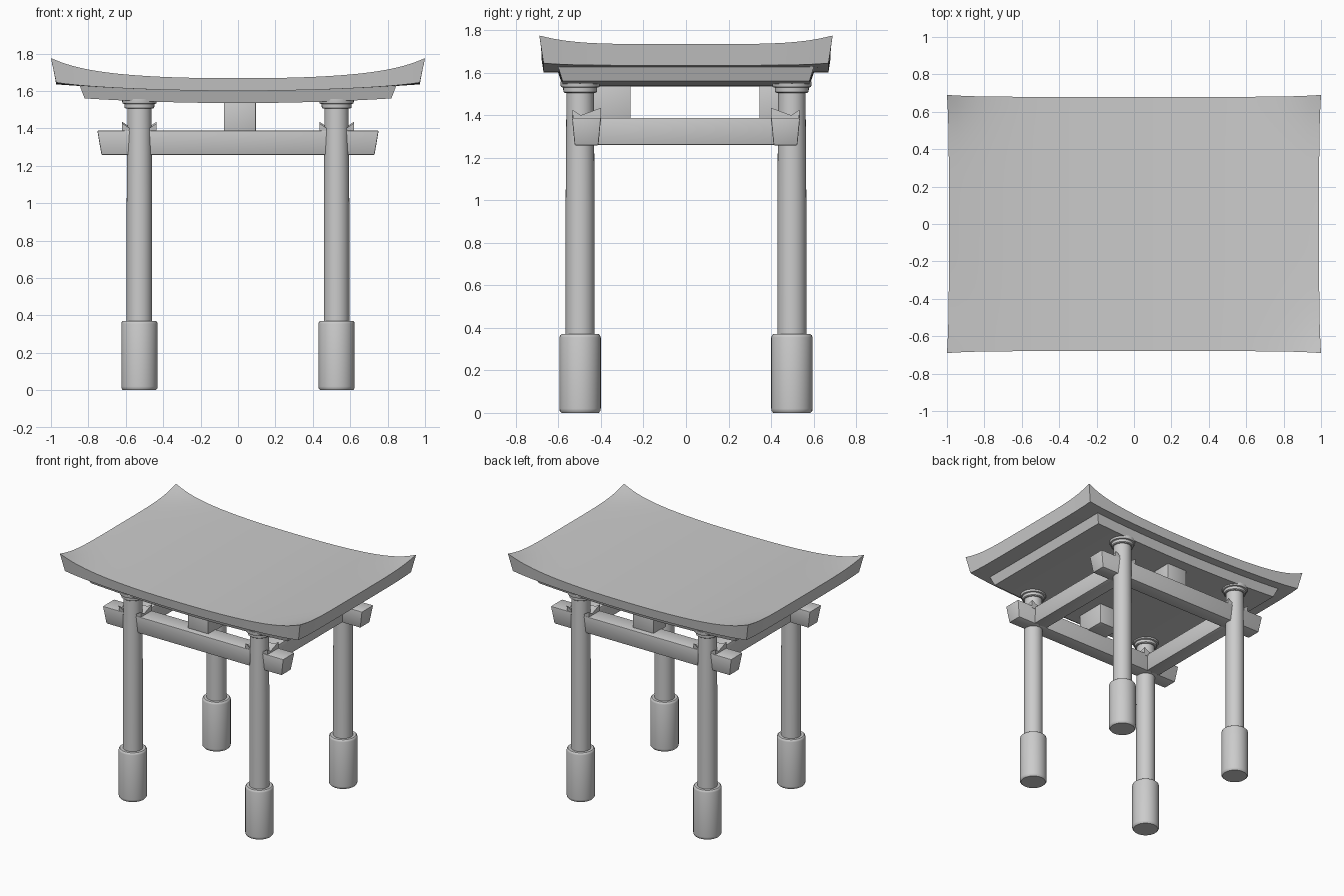
import bpy, bmesh, math

if "Cube" in bpy.data.objects:
    bpy.data.objects.remove(bpy.data.objects["Cube"])

stone = bpy.data.materials.new("plain grey")
stone.diffuse_color = (0.6, 0.6, 0.6, 1)
stone.use_nodes = True
stone.node_tree.nodes["Principled BSDF"].inputs["Base Color"].default_value = stone.diffuse_color


def finish(bm, name, bevel=0.0):
    bmesh.ops.recalc_face_normals(bm, faces=bm.faces)
    if bevel:
        bmesh.ops.bevel(bm, geom=bm.edges[:], offset=bevel, segments=2,
                        profile=0.5, affect='EDGES')
    me = bpy.data.meshes.new(name)
    bm.to_mesh(me)
    bm.free()
    me.materials.append(stone)
    me.shade_smooth()
    me.set_sharp_from_angle(angle=math.radians(35))
    ob = bpy.data.objects.new(name, me)
    bpy.context.collection.objects.link(ob)
    return ob


def curved_slab(name, top, bottom, nx=40, ny=24):
    """Closed slab between two surfaces; each maps u, v in -1..1 to a point."""
    bm = bmesh.new()
    layers = []
    for surf in (top, bottom):
        g = [[bm.verts.new(surf(2 * i / nx - 1, 2 * j / ny - 1))
              for j in range(ny + 1)] for i in range(nx + 1)]
        layers.append(g)
        for i in range(nx):
            for j in range(ny):
                bm.faces.new((g[i][j], g[i + 1][j], g[i + 1][j + 1], g[i][j + 1]))
    rim = ([(i, 0) for i in range(nx)] + [(nx, j) for j in range(ny)]
           + [(i, ny) for i in range(nx, 0, -1)] + [(0, j) for j in range(ny, 0, -1)])
    t, b = layers
    for (i, j), (k, l) in zip(rim, rim[1:] + rim[:1]):
        bm.faces.new((t[i][j], t[k][l], b[k][l], b[i][j]))
    return finish(bm, name)


def lathe(name, x, y, profile, seg=32):
    """Turned solid from (radius, z) points, capped at both ends."""
    bm = bmesh.new()
    rings = [[bm.verts.new((x + r * math.cos(2 * math.pi * k / seg),
                            y + r * math.sin(2 * math.pi * k / seg), z))
              for k in range(seg)] for r, z in profile]
    for a, b in zip(rings, rings[1:]):
        for k in range(seg):
            n = (k + 1) % seg
            bm.faces.new((a[k], a[n], b[n], b[k]))
    bm.faces.new(rings[0])
    bm.faces.new(rings[-1])
    return finish(bm, name)


def tapered_box(name, cx, cy, z0, z1, bottom, top, bevel=0.006):
    """Box with separate half sizes at the bottom and top."""
    bm = bmesh.new()
    q = [[bm.verts.new((cx + sx * h[0], cy + sy * h[1], z))
          for sx, sy in ((-1, -1), (1, -1), (1, 1), (-1, 1))]
         for h, z in ((bottom, z0), (top, z1))]
    bm.faces.new(q[0])
    bm.faces.new(q[1])
    for k in range(4):
        n = (k + 1) % 4
        bm.faces.new((q[0][k], q[0][n], q[1][n], q[1][k]))
    return finish(bm, name, bevel)


# Roof with upswept ends and pointed corners
def roof_top(u, v):
    tip = abs(u) ** 8 * abs(v) ** 5
    return (u * (0.99 + 0.01 * tip), v * (0.68 + 0.01 * tip),
            1.668 + 0.067 * abs(u) ** 2.5 + 0.04 * tip)


def roof_bottom(u, v):
    return (u * 0.972, v * 0.67, 1.60 + 0.035 * u * u + 0.01 * u ** 8 * v ** 6)


curved_slab("roof", roof_top, roof_bottom)

# Narrower layer under the roof
curved_slab("under_roof_layer",
            lambda u, v: (u * 0.85, v * 0.605, 1.61 + 0.027 * u * u),
            lambda u, v: (u * 0.82, v * 0.58, 1.535 + 0.025 * u * u))

PX, PY = 0.527, 0.498
for sx, side in ((-1, "left"), (1, "right")):
    for sy, end in ((-1, "front"), (1, "back")):
        tag = f"{end}_{side}"
        x, y = sx * PX, sy * PY
        # Posts with thick feet and stepped collars
        lathe(tag + "_post", x, y, [(0.068, 0.3), (0.068, 1.0), (0.064, 1.56)])
        lathe(tag + "_post_foot", x, y,
              [(0.088, 0), (0.096, 0.01), (0.097, 0.02), (0.097, 0.355),
               (0.094, 0.365), (0.088, 0.37)])
        lathe(tag + "_post_collar", x, y,
              [(0.072, 1.505), (0.079, 1.51), (0.080, 1.53), (0.090, 1.533),
               (0.092, 1.54), (0.092, 1.558)])
        # Wedge saddle on the beam, dipping between raised tips
        bm = bmesh.new()
        prof = [(0.40, 1.37), (0.53, 1.37), (0.535, 1.427), (0.495, 1.40), (0.40, 1.435)]
        rows = [[bm.verts.new((x + dx, sy * py, pz - (drop if k > 1 else 0)))
                 for k, (py, pz) in enumerate(prof)]
                for dx, drop in ((-0.092, 0), (-0.055, 0.025), (0.055, 0.025), (0.092, 0))]
        for a, b in zip(rows, rows[1:]):
            for k in range(5):
                n = (k + 1) % 5
                bm.faces.new((a[k], a[n], b[n], b[k]))
        bm.faces.new(rows[0])
        bm.faces.new(rows[-1])
        finish(bm, tag + "_wedge")
    # Side beams between the posts
    tapered_box(side + "_side_beam", x, 0, 1.26, 1.388, (0.055, 0.47), (0.062, 0.47))

# Long beams projecting past the posts, with flared ends
for sy, end in ((-1, "front"), (1, "back")):
    tapered_box(end + "_beam", 0, sy * 0.468, 1.258, 1.388, (0.73, 0.056), (0.752, 0.068))

# Centre struts between beam and roof
tapered_box("front_strut", 0.01, -0.375, 1.38, 1.57, (0.085, 0.115), (0.085, 0.115), 0.003)
tapered_box("back_strut", 0.01, 0.42, 1.38, 1.57, (0.085, 0.075), (0.085, 0.075), 0.003)
